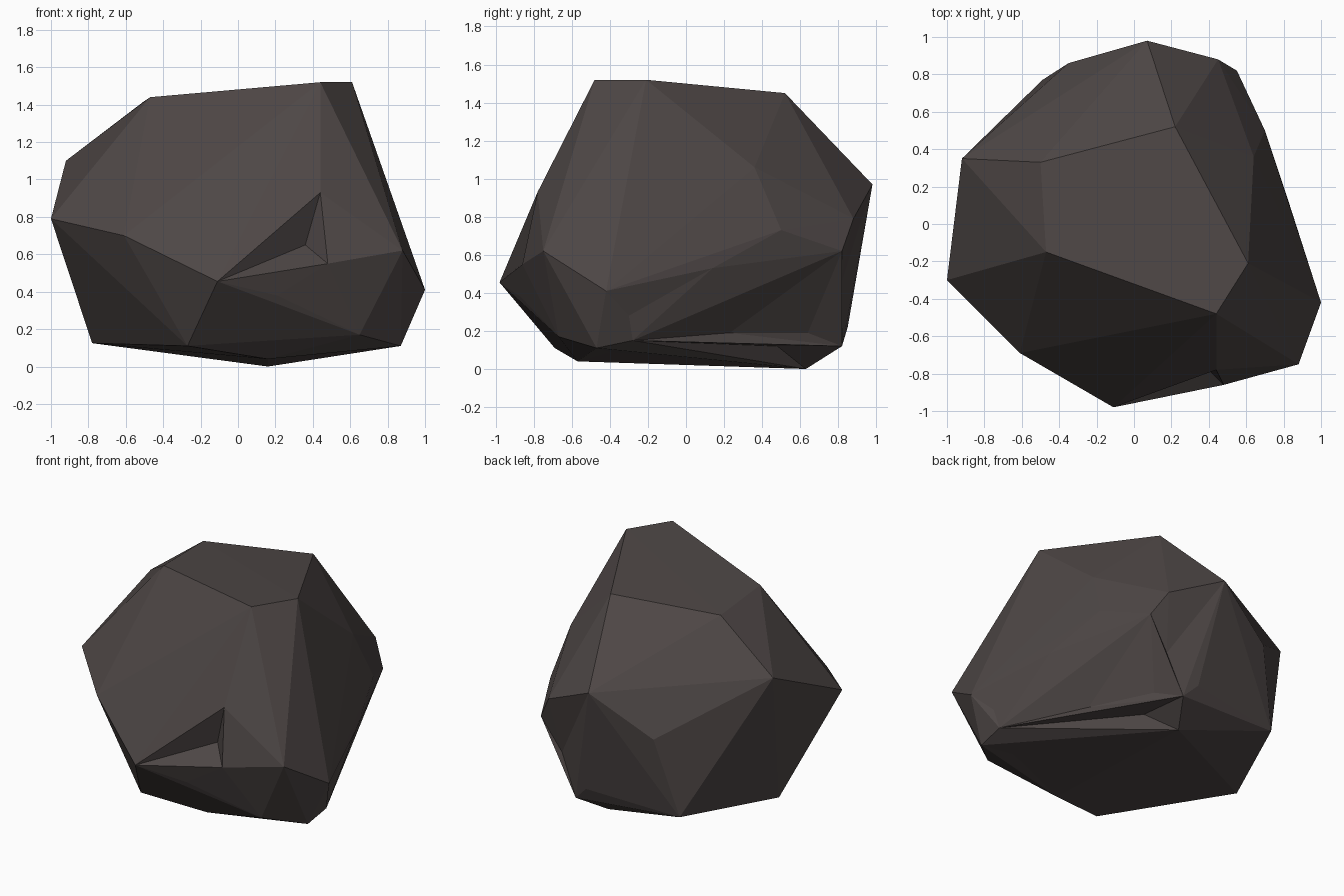
import bpy, bmesh
from mathutils import Vector

if "Cube" in bpy.data.objects:
    bpy.data.objects.remove(bpy.data.objects["Cube"])

# corner points of the rock, grouped by region
crown = [(-.47, -.15, 1.44), (.44, -.48, 1.52), (.61, -.21, 1.52), (.22, .52, 1.45), (-.50, .33, 1.42)]
front = [(-1, -.30, .79), (-.61, -.69, .70), (-.11, -.98, .455), (.21, -.87, .38), (.48, -.86, .55),
         (.44, -.78, .93), (.36, -.74, .65), (.88, -.75, .62)]
back = [(-.92, .35, 1.10), (-.35, .86, .71), (.07, .98, .97), (.45, .88, .79), (.55, .82, .62),
        (.40, .80, .40), (-.49, .77, .17), (.18, .85, .22), (.28, .82, .12)]
right = [(1, -.42, .41), (.82, .14, .53), (.70, .50, .73), (.64, .36, 1.06), (.91, -.30, .28),
         (.88, -.28, .15), (.57, .23, .19), (.37, .64, .19), (.32, .48, .12)]
foot = [(.87, -.47, .11), (.65, -.67, .17), (-.27, -.69, .11), (-.78, .085, .125),
        (.16, .63, 0), (.16, -.57, .04), (.66, -.40, .09)]
points = [Vector(p) for p in crown + front + back + right + foot]
centre = Vector((0, 0, .7))
push = [1.0] * len(points)

# wrap a hull around the points; dented points are pushed out until the hull catches them
for step in range(80):
    bm = bmesh.new()
    verts = [bm.verts.new(centre + (p - centre) * k) for p, k in zip(points, push)]
    bmesh.ops.convex_hull(bm, input=verts)
    inside = [i for i, v in enumerate(verts) if not v.link_faces]
    if not inside:
        break
    for i in inside:
        push[i] += .01
    if step < 79:
        bm.free()

# let the dents sink back to their true depth
for v, p in zip(verts, points):
    v.co = p
bmesh.ops.delete(bm, geom=[v for v in bm.verts if not v.link_faces], context='VERTS')
bmesh.ops.recalc_face_normals(bm, faces=bm.faces[:])

mesh = bpy.data.meshes.new("rock")
bm.to_mesh(mesh)
bm.free()
rock = bpy.data.objects.new("rock", mesh)
bpy.context.collection.objects.link(rock)

stone = bpy.data.materials.new("dark_stone")
stone.diffuse_color = (.075, .062, .060, 1)
stone.use_nodes = True
stone.node_tree.nodes["Principled BSDF"].inputs["Base Color"].default_value = stone.diffuse_color
mesh.materials.append(stone)
